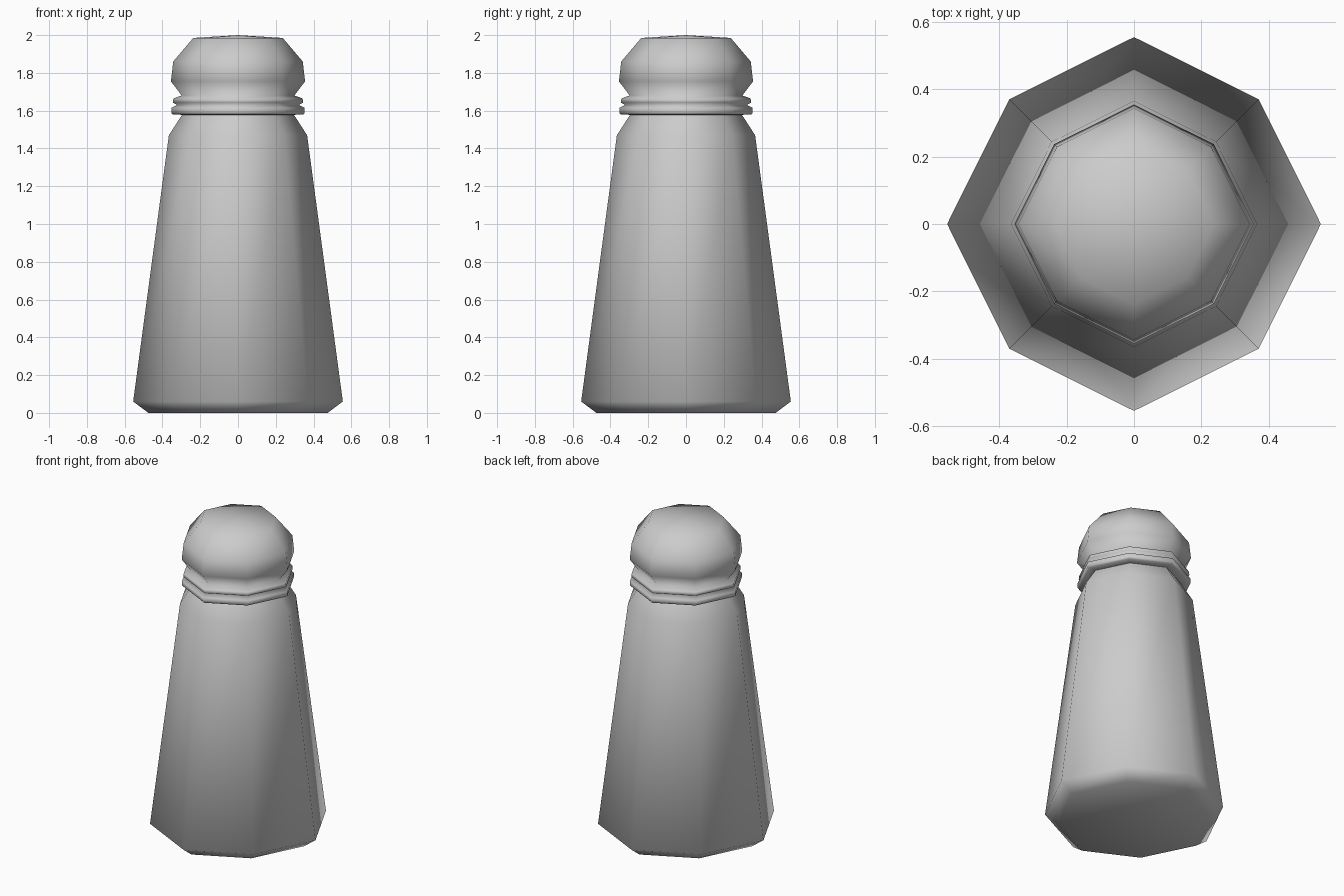
import bpy, bmesh, math

if "Cube" in bpy.data.objects:
    bpy.data.objects.remove(bpy.data.objects["Cube"])

SIDES = 8
DIAGONAL = 0.944  # diagonal corners sit slightly closer to the axis


def lathe(name, profile, close_bottom=True, tip=None):
    """Octagonal lathe of (radius, z) points, smooth shaded."""
    bm = bmesh.new()
    rings = []
    for r, z in profile:
        ring = []
        for i in range(SIDES):
            a = i * 2 * math.pi / SIDES
            rr = r * (DIAGONAL if i % 2 else 1)
            ring.append(bm.verts.new((rr * math.cos(a), rr * math.sin(a), z)))
        rings.append(ring)
    for lo, hi in zip(rings, rings[1:]):
        for i in range(SIDES):
            j = (i + 1) % SIDES
            bm.faces.new((lo[i], lo[j], hi[j], hi[i]))
    if close_bottom:
        bm.faces.new(rings[0][::-1])
    if tip is not None:
        top = bm.verts.new((0, 0, tip))
        for i in range(SIDES):
            bm.faces.new((rings[-1][i], rings[-1][(i + 1) % SIDES], top))
    for f in bm.faces:
        f.smooth = True
    mesh = bpy.data.meshes.new(name)
    bm.to_mesh(mesh)
    bm.free()
    obj = bpy.data.objects.new(name, mesh)
    bpy.context.collection.objects.link(obj)
    return obj


# Tapered shaker body with chamfered foot and shoulder
lathe("shaker_body", [(0.475, 0.0), (0.555, 0.06), (0.366, 1.47), (0.295, 1.58)])

# Cap: two rim beads, narrow waist and domed top
lathe("shaker_cap", [
    (0.295, 1.578), (0.345, 1.58), (0.353, 1.588), (0.353, 1.615),
    (0.322, 1.63), (0.345, 1.643), (0.342, 1.665), (0.298, 1.68),
    (0.355, 1.755), (0.343, 1.86), (0.237, 1.985),
], close_bottom=False, tip=2.0)
